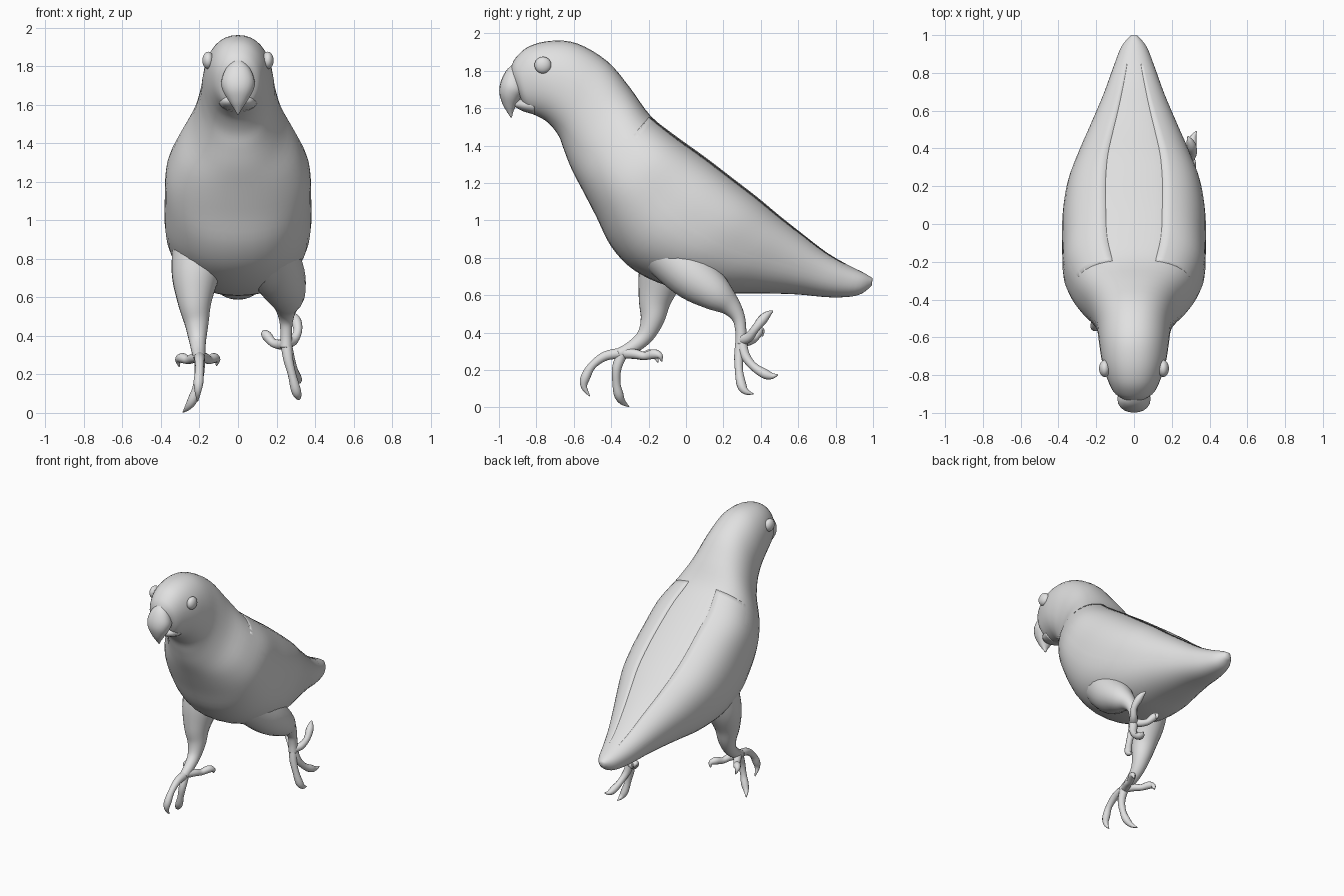
import bpy, bmesh, math
from mathutils import Vector

if "Cube" in bpy.data.objects:
    bpy.data.objects.remove(bpy.data.objects["Cube"])

grey = bpy.data.materials.new("plain grey")
grey.diffuse_color = (0.75, 0.75, 0.75, 1)
grey.use_nodes = True
grey.node_tree.nodes["Principled BSDF"].inputs["Base Color"].default_value = grey.diffuse_color


def resample(rows, n):
    """Catmull-Rom interpolation of rows of numbers, n steps per span."""
    out = []
    last = len(rows) - 1
    for i in range(last):
        p0, p1 = rows[max(i - 1, 0)], rows[i]
        p2, p3 = rows[i + 1], rows[min(i + 2, last)]
        for k in range(n):
            t = k / n
            out.append([0.5 * (2 * b + (c - a) * t + (2 * a - 5 * b + 4 * c - d) * t * t
                               + (3 * b - a - 3 * c + d) * t ** 3)
                        for a, b, c, d in zip(p0, p1, p2, p3)])
    out.append(list(rows[-1]))
    return out


def loft(name, rings):
    """Skin closed rings of points and cap both ends."""
    bm = bmesh.new()
    vr = [[bm.verts.new(p) for p in ring] for ring in rings]
    n = len(vr[0])
    for a, b in zip(vr, vr[1:]):
        for j in range(n):
            bm.faces.new((a[j], a[(j + 1) % n], b[(j + 1) % n], b[j]))
    bm.faces.new(vr[0])
    bm.faces.new(vr[-1])
    bmesh.ops.recalc_face_normals(bm, faces=bm.faces)
    me = bpy.data.meshes.new(name)
    bm.to_mesh(me)
    bm.free()
    for p in me.polygons:
        p.use_smooth = True
    me.materials.append(grey)
    ob = bpy.data.objects.new(name, me)
    bpy.context.collection.objects.link(ob)
    return ob


def section_point(row, ang, k=1.0):
    """Point on an oval from the top (y, z) to the bottom (y, z) with half width w;
    a sixth value squares off the upper half."""
    ty, tz, by, bz, w = row[:5]
    s, c = math.sin(ang), math.cos(ang)
    e = row[5] if len(row) > 5 and c > 0 else 0.92
    s = math.copysign(abs(s) ** e, s) * k
    c = math.copysign(abs(c) ** e, c) * k
    return Vector((w * s, (ty + by) / 2 + c * (ty - by) / 2, (tz + bz) / 2 + c * (tz - bz) / 2))


def oval_loft(name, rows, n=4, sides=36):
    return loft(name, [[section_point(r, 2 * math.pi * j / sides) for j in range(sides)]
                       for r in resample(rows, n)])


def tube(name, pts, sides=12, n=5):
    """Round limb through (x, y, z, radius) points."""
    rows = resample(pts, n)
    ps = [Vector(r[:3]) for r in rows]
    tans = [(ps[min(i + 1, len(ps) - 1)] - ps[max(i - 1, 0)]).normalized() for i in range(len(ps))]
    side = tans[0].orthogonal().normalized()
    rings = []
    for i, (p, t) in enumerate(zip(ps, tans)):
        if i:
            side = tans[i - 1].rotation_difference(t) @ side
        up = t.cross(side)
        rad = max(rows[i][3], 0.003)
        rings.append([p + rad * (side * math.cos(a) + up * math.sin(a))
                      for a in (2 * math.pi * j / sides for j in range(sides))])
    return loft(name, rings)


# Head, body and tail in one skin: top y, z, bottom y, z, half width, upper squareness
BODY = [(-.935, 1.82, -.88, 1.64, .075, .92), (-.91, 1.87, -.85, 1.585, .112, .92),
        (-.84, 1.93, -.78, 1.55, .145, .92), (-.72, 1.96, -.73, 1.515, .17, .92),
        (-.58, 1.945, -.68, 1.45, .185, .92), (-.42, 1.85, -.65, 1.37, .20, .9),
        (-.30, 1.71, -.61, 1.27, .24, .86), (-.19, 1.56, -.55, 1.155, .32, .8),
        (-.06, 1.455, -.48, 1.02, .372, .74), (.10, 1.34, -.40, .86, .38, .72),
        (.25, 1.225, -.28, .735, .38, .72), (.38, 1.125, -.10, .65, .358, .74),
        (.50, 1.025, .12, .61, .303, .78), (.62, .93, .35, .61, .235, .82),
        (.75, .83, .58, .605, .165, .86), (.86, .765, .78, .588, .112, .9),
        (.95, .72, .92, .60, .068, .92), (.998, .69, .993, .65, .02, .92)]
oval_loft("body", BODY)

# Folded wings: thin shells that sink into the body at the front and lower edges
rows = resample(BODY[7:16], 4)
for sgn, label in ((1, "right"), (-1, "left")):
    rings = []
    for i, r in enumerate(rows):
        t = i / (len(rows) - 1)
        a0, a1 = math.radians(16), math.radians(110 - 10 * t)
        lift = 0.022 * math.sin(math.pi * min(1, 0.06 + t * 0.94)) ** 0.5
        us = [j / 12 for j in range(13)]
        ring = [section_point(r, a0 + (a1 - a0) * u, 0.992 + lift * (1 - u) ** 0.6) for u in us]
        ring += [section_point(r, a0 + (a1 - a0) * u, 0.97) for u in reversed(us)]
        rings.append([Vector((p.x * sgn, p.y, p.z)) for p in ring])
    loft(label + "_wing", rings)

# Hooked upper beak and small lower beak
oval_loft("upper_beak", [(-.925, 1.835, -.86, 1.81, .03), (-.962, 1.80, -.86, 1.75, .068),
                         (-.991, 1.74, -.86, 1.69, .088), (-.998, 1.68, -.885, 1.65, .075),
                         (-.98, 1.62, -.91, 1.61, .045), (-.957, 1.58, -.925, 1.575, .02),
                         (-.937, 1.55, -.93, 1.55, .005)], sides=20)
oval_loft("lower_beak", [(-.92, 1.625, -.915, 1.608, .025), (-.88, 1.65, -.875, 1.585, .075),
                         (-.81, 1.67, -.81, 1.565, .1)], sides=20)

# Eyes
for sgn, label in ((1, "right"), (-1, "left")):
    bpy.ops.mesh.primitive_uv_sphere_add(segments=24, ring_count=12, radius=1,
                                         location=(sgn * .155, -.765, 1.83))
    eye = bpy.context.object
    eye.name = label + "_eye"
    eye.scale = (.03, .045, .045)
    eye.data.materials.append(grey)
    bpy.ops.object.shade_smooth()

# Legs: the left one steps forward, the right one is lifted behind
tube("left_leg", [(-.19, -.08, .90, .15), (-.22, -.13, .72, .126), (-.225, -.165, .58, .09),
                  (-.215, -.18, .47, .064), (-.21, -.22, .38, .045), (-.205, -.29, .32, .036),
                  (-.20, -.36, .285, .03)], sides=20)
tube("right_leg", [(.15, -.12, .86, .15), (.215, .03, .71, .135), (.25, .15, .615, .1),
                   (.25, .235, .545, .058), (.25, .28, .48, .036), (.25, .293, .41, .03),
                   (.25, .295, .34, .032)], sides=20)

# Toes: paths through the joints, ending in a pad and a curved claw
RADII = (.030, .026, .022, .026, .017, .003)
TOES = {
    "left_outer_toe": [(-.20, -.34, .29), (-.20, -.37, .21), (-.215, -.372, .13),
                       (-.235, -.36, .07), (-.26, -.34, .03), (-.285, -.305, .004)],
    "left_inner_toe": [(-.20, -.34, .29), (-.20, -.43, .275), (-.20, -.50, .225),
                       (-.205, -.538, .16), (-.208, -.545, .11), (-.21, -.515, .06)],
    "left_back_outer_toe": [(-.20, -.33, .29), (-.23, -.28, .285), (-.26, -.23, .275),
                            (-.29, -.19, .285), (-.31, -.165, .275), (-.305, -.15, .24)],
    "left_back_inner_toe": [(-.20, -.33, .29), (-.17, -.27, .285), (-.15, -.22, .275),
                            (-.125, -.17, .285), (-.108, -.14, .275), (-.112, -.13, .245)],
    "right_front_toe": [(.25, .295, .36), (.26, .283, .28), (.28, .283, .20),
                        (.30, .297, .12), (.312, .32, .085), (.315, .36, .072)],
    "right_middle_toe": [(.25, .295, .36), (.27, .315, .28), (.29, .36, .22),
                         (.305, .42, .18), (.315, .46, .168), (.33, .49, .175)],
    "right_raised_toe": [(.25, .295, .36), (.285, .335, .375), (.31, .37, .42),
                         (.305, .41, .47), (.295, .44, .50), (.285, .465, .515)],
    "right_back_toe": [(.25, .295, .36), (.215, .33, .355), (.18, .36, .365),
                       (.15, .385, .40), (.137, .405, .41), (.145, .41, .38)],
}
for name, path in TOES.items():
    tube(name, [(*p, r) for p, r in zip(path, RADII)])
